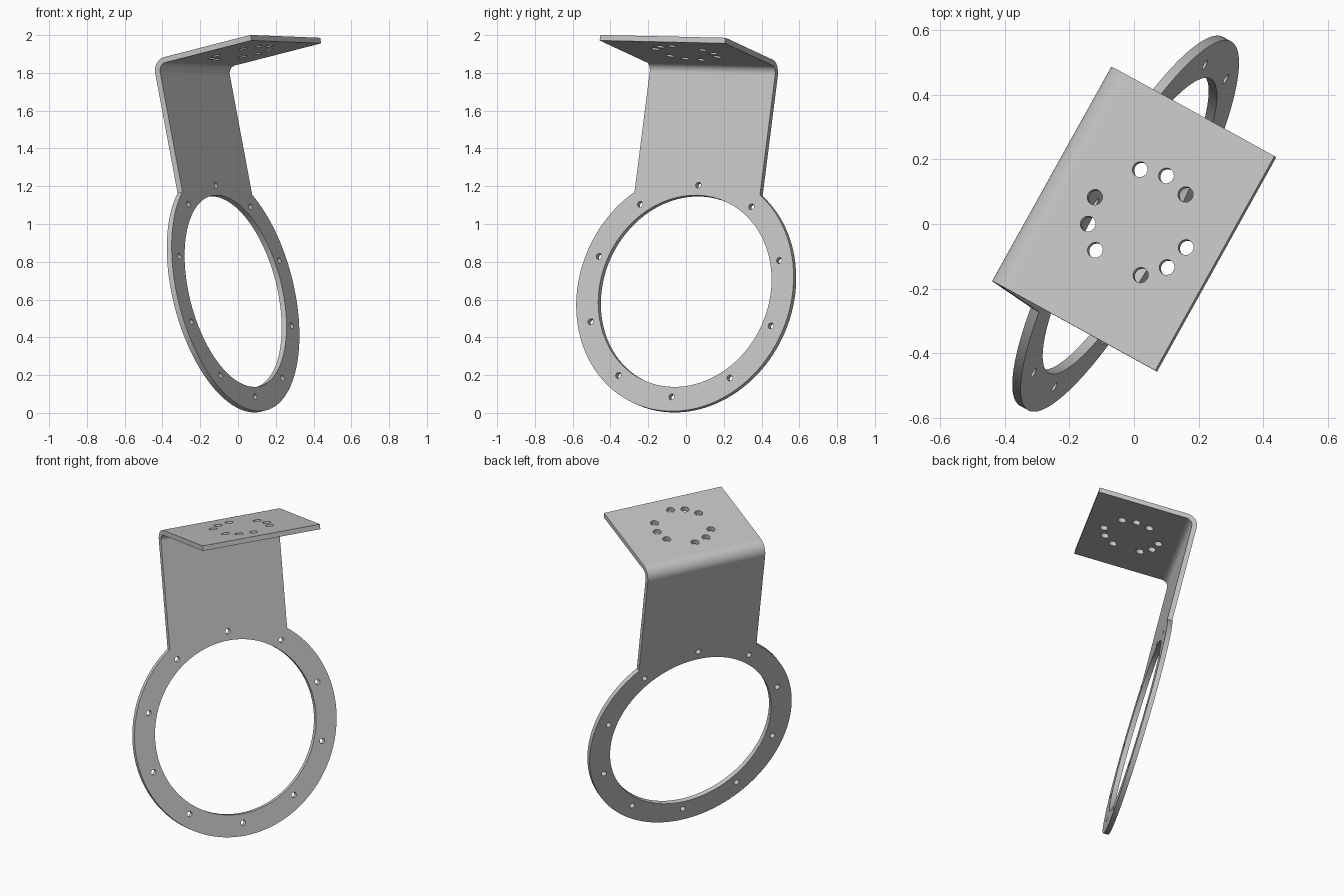
import bpy, bmesh
from math import sin, cos, acos, pi, radians
from mathutils import Matrix, Vector

cube = bpy.data.objects.get("Cube")
if cube:
    bpy.data.objects.remove(cube)

# Sheet metal sizes (local frame: x across, y up the plate, z along the flange)
T = 0.03             # sheet thickness
RING_R, BORE_R = 0.652, 0.52
HALF_W = 0.38
HEIGHT = 1.253       # ring centre to flange top
REACH = 0.575        # plate face to flange tip
BEND_OUT = 0.072
BEND_IN = BEND_OUT - T
BEND_STEPS = 12

grey = bpy.data.materials.new("plain_grey")
grey.use_nodes = True
colour = (0.55, 0.55, 0.55, 1)
grey.diffuse_color = colour
next(n for n in grey.node_tree.nodes if n.type == "BSDF_PRINCIPLED").inputs["Base Color"].default_value = colour


def mesh_object(name, bm):
    bmesh.ops.recalc_face_normals(bm, faces=bm.faces)
    mesh = bpy.data.meshes.new(name)
    bm.to_mesh(mesh)
    bm.free()
    mesh.materials.append(grey)
    obj = bpy.data.objects.new(name, mesh)
    bpy.context.collection.objects.link(obj)
    return obj


# Ring disc and neck as one outline, thickened
bm = bmesh.new()
notch = acos(HALF_W / RING_R)
start, end, count = pi - notch, 2 * pi + notch, 96
outline = []
for i in range(count + 1):
    a = start + (end - start) * i / count
    outline.append((RING_R * cos(a), RING_R * sin(a)))
bend_y = HEIGHT - BEND_OUT
outline += [(HALF_W, bend_y), (-HALF_W, bend_y)]
base = bm.faces.new([bm.verts.new((x, y, -T)) for x, y in outline])
region = bmesh.ops.extrude_face_region(bm, geom=[base])["geom"]
bmesh.ops.translate(bm, vec=(0, 0, T),
                    verts=[g for g in region if isinstance(g, bmesh.types.BMVert)])

# Rounded bend, then the flat flange
tip = max(bm.faces, key=lambda f: f.calc_center_median().y)
turn = Matrix.Rotation(pi / 2 / BEND_STEPS, 3, "X")
for i in range(BEND_STEPS):
    tip = bmesh.ops.extrude_discrete_faces(bm, faces=[tip])["faces"][0]
    bmesh.ops.rotate(bm, cent=(0, bend_y, BEND_IN), matrix=turn, verts=tip.verts[:])
tip = bmesh.ops.extrude_discrete_faces(bm, faces=[tip])["faces"][0]
bmesh.ops.translate(bm, vec=(0, 0, REACH - BEND_IN), verts=tip.verts[:])
bracket = mesh_object("ring_bracket", bm)

# Cutters: large bore, ten ring holes, three groups of three flange holes
bm = bmesh.new()


def cut_hole(radius, place, segments=24):
    bmesh.ops.create_cone(bm, cap_ends=True, segments=segments, radius1=radius,
                          radius2=radius, depth=0.12, matrix=place)


cut_hole(BORE_R, Matrix.Translation((0, 0, -T / 2)), 96)
for i in range(10):
    a = i * pi / 5
    cut_hole(0.016, Matrix.Translation((0.574 * sin(a), 0.574 * cos(a), -T / 2)))
for group in (0, 120, 240):
    for step in (-30, 0, 30):
        a = radians(group + step)
        spot = Vector((0.165 * cos(a), HEIGHT - T / 2, 0.305 + 0.165 * sin(a)))
        cut_hole(0.024, Matrix.Translation(spot) @ Matrix.Rotation(pi / 2, 4, "X"))
cutter = mesh_object("hole_cutter", bm)
cutter.hide_render = True

cut = bracket.modifiers.new("holes", "BOOLEAN")
cut.operation = "DIFFERENCE"
cut.solver = "EXACT"
cut.object = cutter
bpy.ops.object.select_all(action="DESELECT")
bracket.select_set(True)
bpy.context.view_layer.objects.active = bracket
bpy.ops.object.modifier_apply(modifier=cut.name)
bpy.data.objects.remove(cutter)

# Smooth bend and holes, flat sheet faces
bpy.ops.object.shade_smooth_by_angle(angle=radians(30))
weighted = bracket.modifiers.new("flat_faces", "WEIGHTED_NORMAL")
weighted.keep_sharp = True

# Tilt the finished bracket into its resting pose
across = Vector((0.486, 0.874, -0.02)).normalized()
up = Vector((-0.183, 0.122, 0.976))
out = across.cross(up).normalized()
up = out.cross(across)
pose = Matrix((across, up, out)).transposed().to_4x4()
bracket.data.transform(Matrix.Translation((-0.013, -0.006, 0.645)) @ pose)
